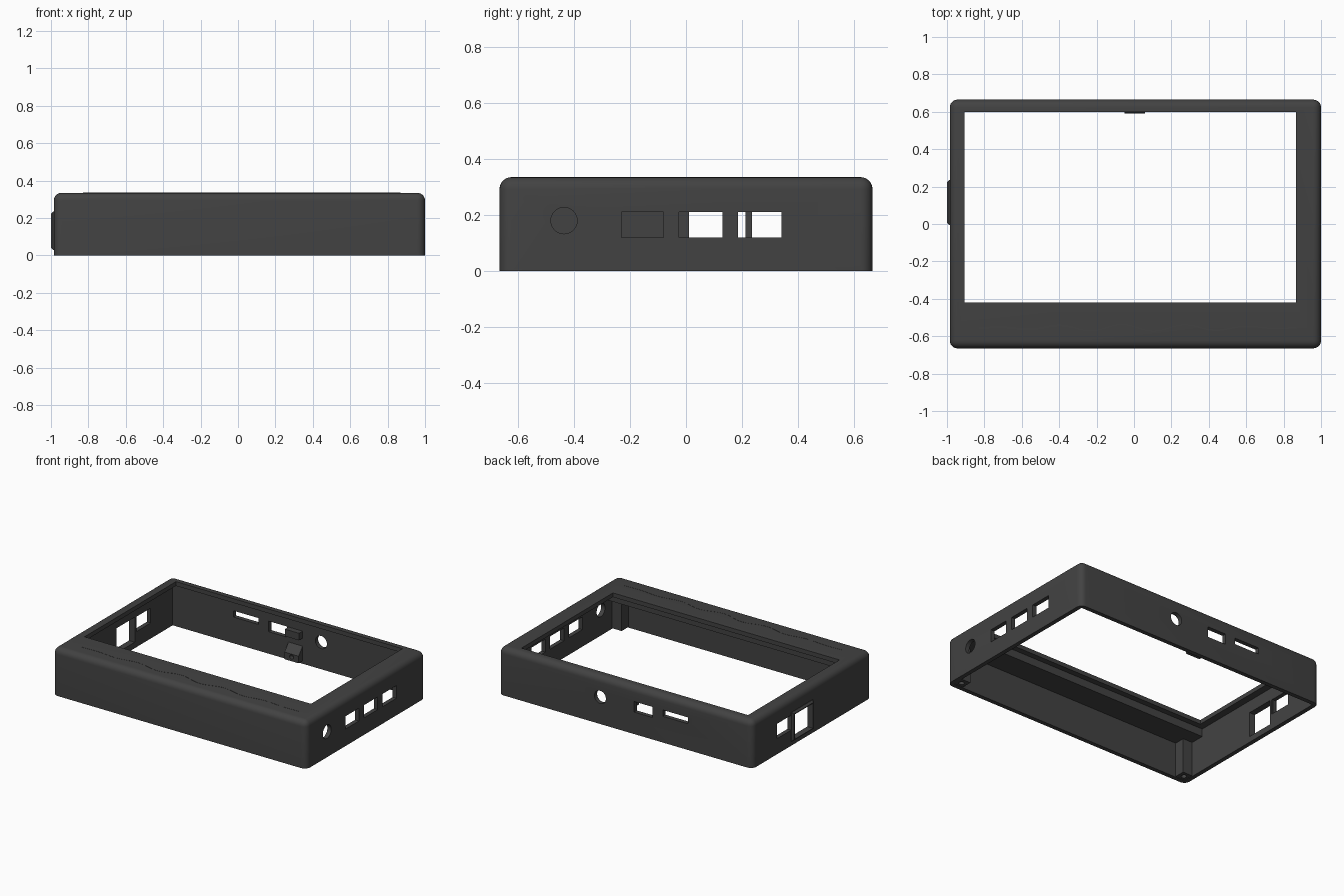
import bpy, bmesh, math
from mathutils import Matrix, Vector

if "Cube" in bpy.data.objects:
    bpy.data.objects.remove(bpy.data.objects["Cube"])

mat = bpy.data.materials.new("dark grey plastic")
mat.diffuse_color = (0.055, 0.055, 0.055, 1)
mat.use_nodes = True
mat.node_tree.nodes["Principled BSDF"].inputs["Base Color"].default_value = mat.diffuse_color


def finish(bm, name):
    bmesh.ops.recalc_face_normals(bm, faces=bm.faces)
    me = bpy.data.meshes.new(name)
    bm.to_mesh(me)
    bm.free()
    me.materials.append(mat)
    ob = bpy.data.objects.new(name, me)
    bpy.context.collection.objects.link(ob)
    return ob


def box(name, x, y, z, bevel=0, rule=None, segs=6):
    """Box from ranges; edges whose endpoints both satisfy the rule are bevelled."""
    bm = bmesh.new()
    bmesh.ops.create_cube(bm, size=1)
    for v in bm.verts:
        v.co = Vector([r[0] if c < 0 else r[1] for r, c in zip((x, y, z), v.co)])
    if bevel:
        edges = [e for e in bm.edges if rule(e)]
        bmesh.ops.bevel(bm, geom=edges, offset=bevel, segments=segs,
                        profile=0.5, affect='EDGES', clamp_overlap=True)
    return finish(bm, name)


def rod(name, centre, radius, length, axis):
    bm = bmesh.new()
    rot = {'X': Matrix.Rotation(math.pi / 2, 4, 'Y'),
           'Y': Matrix.Rotation(math.pi / 2, 4, 'X'),
           'Z': Matrix.Identity(4)}[axis]
    bmesh.ops.create_cone(bm, cap_ends=True, segments=32, radius1=radius,
                          radius2=radius, depth=length,
                          matrix=Matrix.Translation(centre) @ rot)
    return finish(bm, name)


def cut(ob, *cutters):
    for c in cutters:
        bpy.context.view_layer.objects.active = ob
        m = ob.modifiers.new("cut", 'BOOLEAN')
        m.operation, m.solver, m.object = 'DIFFERENCE', 'EXACT', c
        bpy.ops.object.modifier_apply(modifier=m.name)
        bpy.data.objects.remove(c)


# Rounded outer shell, square at the open bottom
H = 0.335
shell = box("case_shell", (-0.985, 1), (-0.665, 0.665), (0, H), 0.042,
            lambda e: max(v.co.z for v in e.verts) > 0.1)
cut(shell,
    box("cavity", (-0.955, 0.97), (-0.635, 0.635), (-0.1, 0.305)),
    box("window", (-0.905, 0.865), (-0.42, 0.60), (0.2, 0.5)))

# Right wall ports
for y0, y1 in ((-0.23, -0.08), (-0.025, 0.13), (0.185, 0.34)):
    cut(shell, box("port", (0.9, 1.1), (y0, y1), (0.12, 0.21)))
cut(shell, rod("round_port", (1, -0.435, 0.18), 0.047, 0.2, 'X'))

# Back wall ports
cut(shell, rod("jack", (0.205, 0.65, 0.19), 0.045, 0.2, 'Y'),
    box("port", (-0.205, -0.06), (0.55, 0.75), (0.155, 0.23)),
    box("slot", (-0.48, -0.285), (0.55, 0.75), (0.185, 0.23)))

# Left wall ports, the larger one with a raised collar
collar = box("port_collar", (-1, -0.96), (-0.005, 0.235), (0.03, 0.235), 0.012,
             lambda e: all(v.co.x < -0.99 for v in e.verts), 1)
for ob in (shell, collar):
    cut(ob, box("large_port", (-1.1, -0.9), (0.01, 0.212), (0.042, 0.218)))
cut(shell, box("small_port", (-1.1, -0.9), (0.23, 0.39), (0.11, 0.215)))

# Thick front ledge beneath the bezel
ledge = box("front_ledge", (-0.96, 0.975), (-0.64, -0.46), (0.25, 0.31))

# Front corner posts with screw holes
parts = [shell, collar, ledge]
for side, xr in (("left", (-0.96, -0.88)), ("right", (0.895, 0.975))):
    post = box("corner_post_" + side, xr, (-0.64, -0.56), (0.004, 0.3))
    cut(post, rod("screw", (sum(xr) / 2, -0.60, 0), 0.018, 0.2, 'Z'))
    parts.append(post)

# Clip on the inside of the back wall: upper stop and lower wedge with a screw hole
parts.append(box("clip_stop", (-0.05, 0.06), (0.595, 0.64), (0.18, 0.23)))
bm = bmesh.new()
prof = [(0.64, 0.02), (0.59, 0.02), (0.59, 0.07), (0.64, 0.13)]
f = bm.faces.new([bm.verts.new((-0.05, y, z)) for y, z in prof])
ext = bmesh.ops.extrude_face_region(bm, geom=[f])
bmesh.ops.translate(bm, vec=(0.11, 0, 0),
                    verts=[v for v in ext["geom"] if isinstance(v, bmesh.types.BMVert)])
wedge = finish(bm, "clip_wedge")
cut(wedge, rod("screw", (0.005, 0.59, 0.05), 0.015, 0.06, 'Y'))
parts.append(wedge)

# Thin wavy line along the front of the top
bm = bmesh.new()
rows = []
for i in range(81):
    t = i / 80
    x = -0.83 + 1.7 * t
    y = -0.555 + 0.018 * math.sin(t * 10 * math.pi) * math.sin(math.pi * t)
    rows.append([bm.verts.new((x, y + dy, z)) for dy, z in
                 ((-0.004, H - 0.002), (-0.004, H + 0.001), (0.004, H + 0.001), (0.004, H - 0.002))])
for a, b in zip(rows, rows[1:]):
    for k in range(4):
        bm.faces.new((a[k], a[(k + 1) % 4], b[(k + 1) % 4], b[k]))
bm.faces.new(rows[0])
bm.faces.new(rows[-1])
parts.append(finish(bm, "wave_line"))

# Smooth the rounded areas and keep hard edges
bpy.ops.object.select_all(action='DESELECT')
for ob in parts:
    ob.select_set(True)
bpy.context.view_layer.objects.active = shell
bpy.ops.object.shade_smooth_by_angle(angle=math.radians(30))
